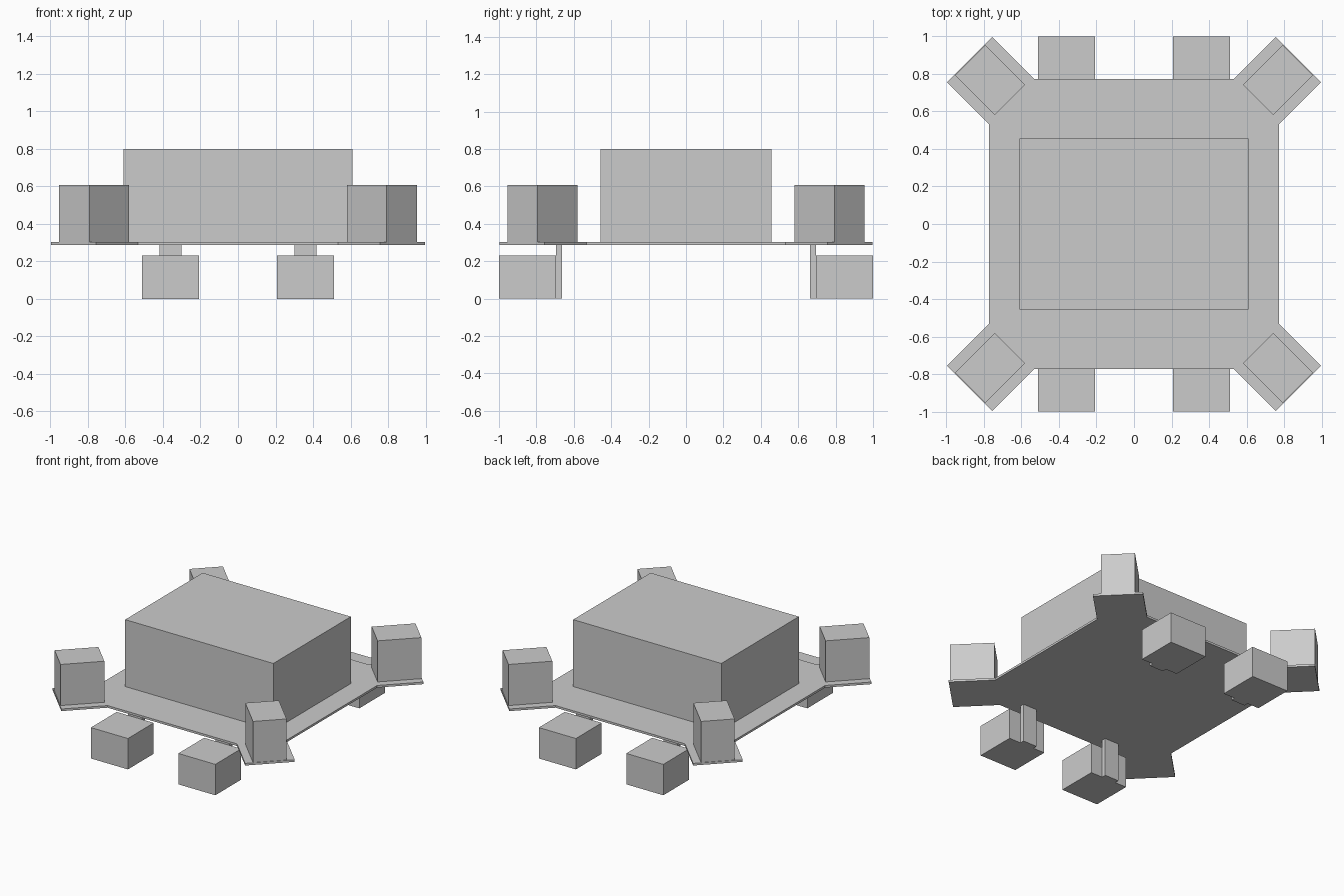
import bpy, bmesh, math
from mathutils import Matrix

cube = bpy.data.objects.get("Cube")
if cube:
    bpy.data.objects.remove(cube, do_unlink=True)

grey = bpy.data.materials.new("light grey")
grey.use_nodes = True
colour = (0.6, 0.6, 0.6, 1)
grey.diffuse_color = colour
grey.node_tree.nodes["Principled BSDF"].inputs["Base Color"].default_value = colour


def finish(name, bm):
    bmesh.ops.recalc_face_normals(bm, faces=bm.faces)
    mesh = bpy.data.meshes.new(name)
    bm.to_mesh(mesh)
    bm.free()
    mesh.materials.append(grey)
    obj = bpy.data.objects.new(name, mesh)
    bpy.context.collection.objects.link(obj)
    return obj


def box(name, centre, size, turn=0):
    bm = bmesh.new()
    matrix = (Matrix.Translation(centre) @ Matrix.Rotation(turn, 4, "Z")
              @ Matrix.Diagonal((*size, 1)))
    bmesh.ops.create_cube(bm, size=1, matrix=matrix)
    return finish(name, bm)


PLATE_BOTTOM, PLATE_TOP = 0.286, 0.302

# Deck plate: a square with a diagonal tab at each corner
tab = [(0.773, 0.533), (0.997, 0.757), (0.757, 0.997), (0.533, 0.773)]
bm = bmesh.new()
outline = []
for quarter in range(4):
    spin = Matrix.Rotation(quarter * math.pi / 2, 4, "Z")
    for x, y in tab:
        outline.append(bm.verts.new(spin @ Matrix.Translation((x, y, PLATE_BOTTOM)).translation))
base = bm.faces.new(outline)
top = bmesh.ops.extrude_face_region(bm, geom=[base], use_keep_orig=True)
bmesh.ops.translate(bm, vec=(0, 0, PLATE_TOP - PLATE_BOTTOM),
                    verts=[v for v in top["geom"] if isinstance(v, bmesh.types.BMVert)])
finish("deck_plate", bm)

# Main body
box("main_body", (0, 0, 0.551), (1.22, 0.912, 0.498))

for sx, side in ((1, "left"), (-1, "right")):
    for sy, end in ((-1, "front"), (1, "back")):
        # Corner block on its tab
        box(f"corner_block_{end}_{side}", (sx * 0.768, sy * 0.768, 0.455),
            (0.3, 0.23, 0.306), sx * sy * math.pi / 4)
        # Foot block and the bracket that hangs it from the deck
        box(f"foot_{end}_{side}", (sx * 0.36, sy * 0.847, 0.115), (0.305, 0.304, 0.23))
        box(f"foot_bracket_{end}_{side}", (sx * 0.36, sy * 0.679, PLATE_BOTTOM / 2),
            (0.115, 0.033, PLATE_BOTTOM))
